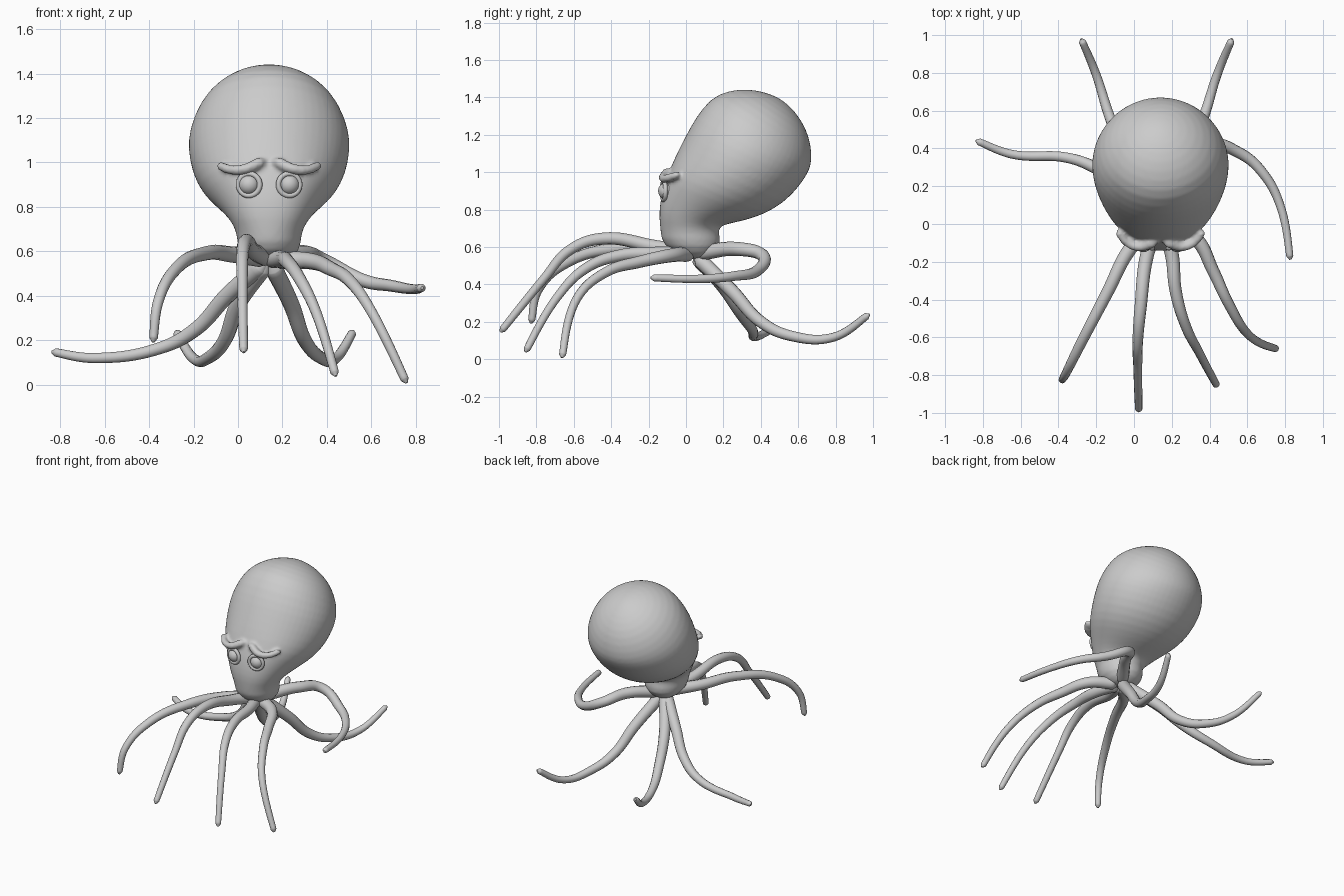
import bpy, bmesh, math
from mathutils import Vector

if "Cube" in bpy.data.objects:
    bpy.data.objects.remove(bpy.data.objects["Cube"])

CX = 0.14                        # head is off-centre because of the tentacle pose
HUB = Vector((CX, 0.04, 0.565))  # where the tentacles meet


def tube(name, pts, r0, r1):
    """Tapered round tube with rounded ends through the points."""
    pts = [Vector(p) for p in pts]
    n = len(pts) - 1
    radii = [r0 + (r1 - r0) * i / n for i in range(n + 1)]
    first = pts[0] + (pts[0] - pts[1]).normalized() * r0
    last = pts[-1] + (pts[-1] - pts[-2]).normalized() * r1
    pts, radii = [first] + pts + [last], [r0 / 3] + radii + [r1 / 3]
    cu = bpy.data.curves.new(name, 'CURVE')
    cu.dimensions = '3D'
    cu.bevel_depth = 1
    cu.resolution_u = 10
    cu.use_fill_caps = True
    sp = cu.splines.new('BEZIER')
    sp.bezier_points.add(len(pts) - 1)
    for bp, p, r in zip(sp.bezier_points, pts, radii):
        bp.co, bp.radius = p, r
        bp.handle_left_type = bp.handle_right_type = 'AUTO'
    ob = bpy.data.objects.new(name, cu)
    bpy.context.collection.objects.link(ob)
    bpy.ops.object.select_all(action='DESELECT')
    ob.select_set(True)
    bpy.context.view_layer.objects.active = ob
    bpy.ops.object.convert(target='MESH')
    ob = bpy.context.object
    ob.data.shade_smooth()
    return ob


def tentacle(name, *pts):
    """Tentacle from the hub outward."""
    out = Vector(pts[0]) - HUB
    tube(name + "_tentacle", [HUB + out.normalized() * .06, *pts], .041, .019)


# Head: slanted rings (front y, z, back y, z, half width), then a round cap
rings = [
    (0, .53, .12, .53, .07), (-.132, .61, .195, .605, .146),
    (-.135, .68, .175, .675, .143), (-.145, .75, .175, .71, .168),
    (-.142, .83, .24, .727, .205), (-.122, .92, .32, .743, .255),
    (-.095, 1, .42, .775, .31), (-.052, 1.1, .525, .835, .35),
    (0, 1.2, .605, .92, .367), (.045, 1.285, .648, .985, .362),
]
R, TILT = 0.367, math.radians(33.5)
ty, tz = math.sin(TILT), math.cos(TILT)
for deg in (63, 47, 31, 15, 3):
    t = math.radians(deg)
    cy, cz, r = .31 + ty * R * math.cos(t), 1.08 + tz * R * math.cos(t), R * math.sin(t)
    rings.append((cy - tz * r, cz + ty * r, cy + tz * r, cz - ty * r, r))
SEG = 28
bm = bmesh.new()
loops = []
for k, (fy, fz, by, bz, w) in enumerate(rings):
    flat = 0.85 if 3 <= k <= 6 else 1   # broader, flatter face
    row = []
    for i in range(SEG):
        a = 2 * math.pi * i / SEG
        c, s = math.cos(a), math.sin(a)
        if c > 0:
            s = math.copysign(abs(s) ** flat, s)
        row.append(bm.verts.new((CX + s * w, (fy + by + c * (fy - by)) / 2,
                                 (fz + bz + c * (fz - bz)) / 2)))
    loops.append(row)
for a, b in zip(loops, loops[1:]):
    for i in range(SEG):
        j = (i + 1) % SEG
        bm.faces.new((a[i], a[j], b[j], b[i]))
bm.faces.new(loops[0])
bm.faces.new(loops[-1])
bmesh.ops.recalc_face_normals(bm, faces=bm.faces)
me = bpy.data.meshes.new("head")
bm.to_mesh(me)
bm.free()
head = bpy.data.objects.new("head", me)
bpy.context.collection.objects.link(head)
head.modifiers.new("round", 'SUBSURF').levels = 1

# Sad brows, blended into the head by remeshing
brows = [tube("brow", [(CX + s * x, y, z) for x, y, z in
                       ((.04, -.10, 1.0), (.11, -.122, .97),
                        (.175, -.10, .968), (.22, -.05, .985))], .026, .02)
         for s in (-1, 1)]
bpy.ops.object.select_all(action='DESELECT')
for o in brows + [head]:
    o.select_set(True)
bpy.context.view_layer.objects.active = head
bpy.ops.object.modifier_apply(modifier="round")
bpy.ops.object.join()
rm = head.modifiers.new("blend", 'REMESH')
rm.mode = 'VOXEL'
rm.voxel_size = 0.011
rm.use_smooth_shade = True
sm = head.modifiers.new("soften", 'SMOOTH')
sm.iterations = 4

# Eyes with round lids
for side, s in (("left", -1), ("right", 1)):
    loc = Vector((CX + s * .09, -.102, .9))
    rot = (math.pi / 2, 0, s * .2)
    bpy.ops.mesh.primitive_uv_sphere_add(segments=24, radius=.047, location=loc, rotation=rot)
    bpy.context.object.name = side + "_eye"
    bpy.ops.object.shade_smooth()
    bpy.ops.mesh.primitive_torus_add(major_radius=.049, minor_radius=.012, rotation=rot,
                                     location=loc - Vector((0, .017, 0)))
    bpy.context.object.name = side + "_eyelid"
    bpy.ops.object.shade_smooth()

# Tentacles
tentacle("front_outer_left", (-.02, -.13, .585), (-.14, -.36, .592), (-.28, -.63, .52),
         (-.36, -.79, .37), (-.38, -.825, .21))
tentacle("front_inner_left", (.07, -.16, .6), (.035, -.44, .645), (.02, -.62, .585),
         (.02, -.76, .43), (.025, -.98, .16))
tentacle("front_inner_right", (.2, -.16, .565), (.22, -.35, .555), (.27, -.53, .49),
         (.35, -.69, .33), (.435, -.85, .055))
tentacle("front_outer_right", (.33, -.08, .555), (.42, -.25, .52), (.5, -.42, .47),
         (.6, -.58, .33), (.75, -.66, .025))
tentacle("side_left", (-.05, .19, .4), (-.19, .29, .25), (-.35, .35, .165),
         (-.65, .37, .12), (-.82, .435, .145))
tentacle("side_right", (.3, .27, .59), (.39, .41, .555), (.56, .375, .47),
         (.69, .26, .445), (.78, .08, .43), (.825, -.17, .435))
# the back pair mirrors about x = 0.12
for side, s in (("left", -1), ("right", 1)):
    tentacle("back_" + side, *[(.12 + s * x, y, z) for x, y, z in
             ((.12, .25, .36), (.18, .4, .2), (.25, .57, .123),
              (.32, .79, .118), (.393, .965, .23))])
